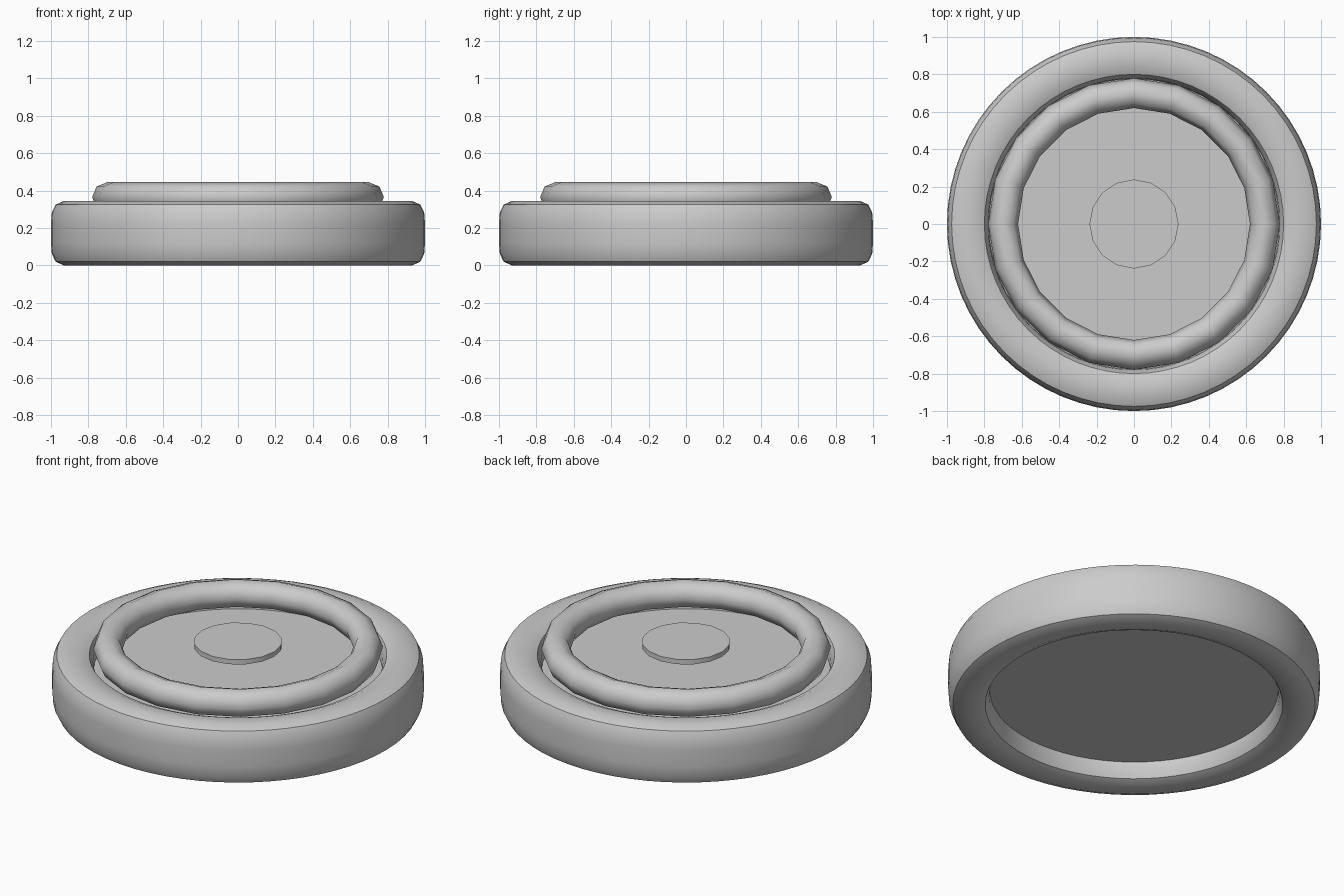
import bpy, bmesh
from math import radians, sin, cos, tau

if "Cube" in bpy.data.objects:
    bpy.data.objects.remove(bpy.data.objects["Cube"])


def lathe(name, profile, segments):
    """Revolve a closed (radius, z) profile around the z axis."""
    bm = bmesh.new()
    rings = []
    for i in range(segments):
        a = tau * i / segments
        rings.append([bm.verts.new((r * cos(a), r * sin(a), z)) for r, z in profile])
    n = len(profile)
    for i in range(segments):
        cur, nxt = rings[i], rings[(i + 1) % segments]
        for j in range(n):
            k = (j + 1) % n
            bm.faces.new((cur[j], nxt[j], nxt[k], cur[k]))
    bmesh.ops.recalc_face_normals(bm, faces=bm.faces)
    me = bpy.data.meshes.new(name)
    bm.to_mesh(me)
    bm.free()
    ob = bpy.data.objects.new(name, me)
    bpy.context.collection.objects.link(ob)
    return ob


def select(ob):
    bpy.ops.object.select_all(action='DESELECT')
    ob.select_set(True)
    bpy.context.view_layer.objects.active = ob


def disc(name, radius, z0, z1, sides):
    bpy.ops.mesh.primitive_cylinder_add(vertices=sides, radius=radius, depth=z1 - z0,
                                        location=(0, 0, (z0 + z1) / 2))
    ob = bpy.context.object
    ob.name = name
    bpy.ops.object.shade_smooth_by_angle(angle=radians(30))
    return ob


# Outer ring: rounded section, mirrored about its middle radius and mid height
MID_R, MID_Z = 0.8875, 0.1725
quarter = [(0.1125, 0.05), (0.108, 0.11), (0.0875, 0.1525), (0.0425, 0.1725)]
half = quarter + [(-x, z) for x, z in reversed(quarter)]
section = half + [(x, -z) for x, z in reversed(half)]
outer_ring = lathe("outer_ring", [(MID_R + x, MID_Z + z) for x, z in section], 64)
select(outer_ring)
bpy.ops.object.shade_smooth_by_angle(angle=radians(35))

# Plate filling the ring, centred on its height
disc("inner_plate", 0.777, 0.11, 0.235, 64)

# Raised round bead above the plate
bpy.ops.mesh.primitive_torus_add(major_segments=20, minor_segments=8, major_radius=0.70,
                                 minor_radius=0.08, location=(0, 0, 0.365))
bpy.context.object.name = "raised_bead"
bpy.ops.object.shade_smooth()

# Thin button above the plate centre
disc("centre_button", 0.238, 0.376, 0.405, 16)
